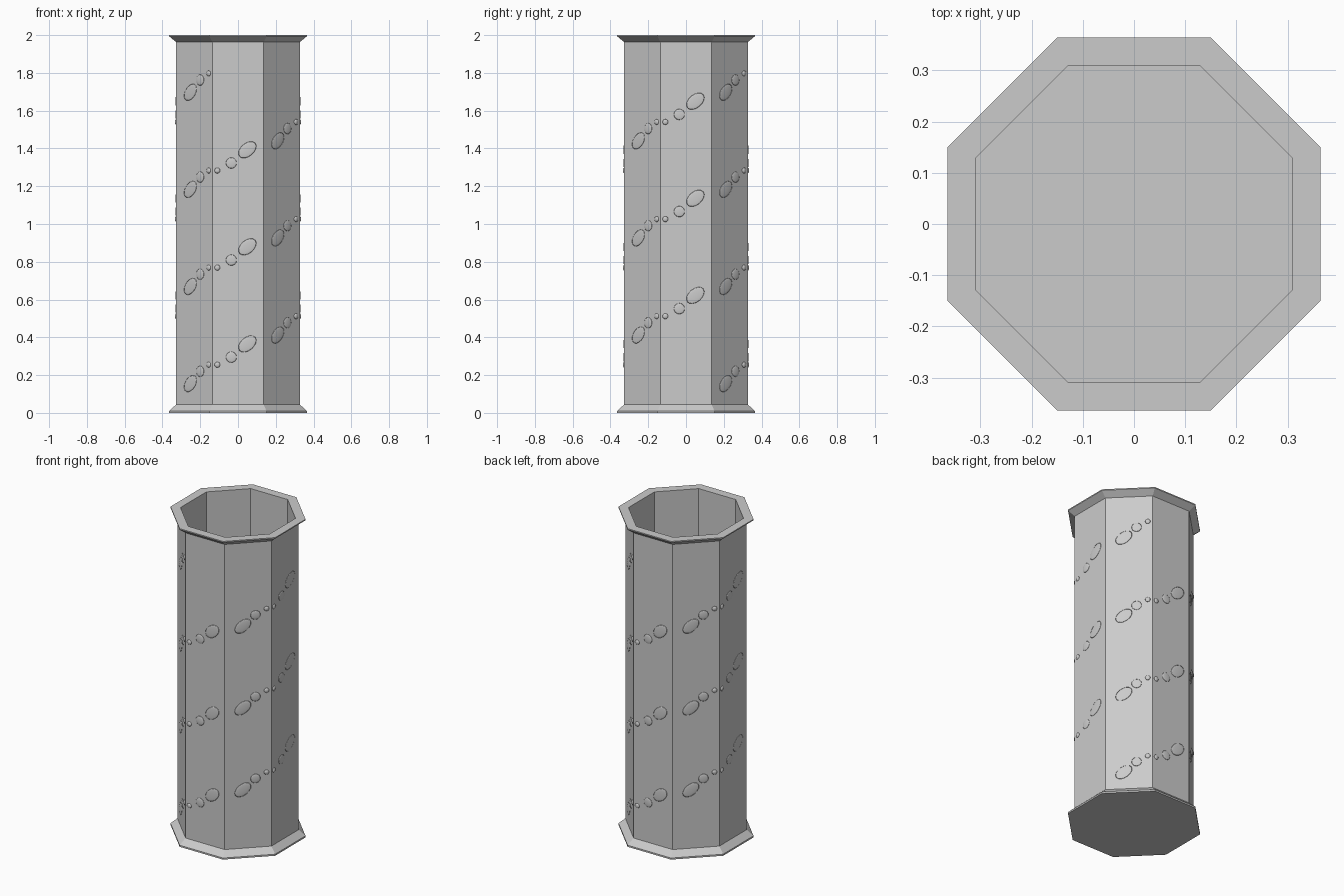
import bpy, bmesh, math
from mathutils import Matrix, Vector

if "Cube" in bpy.data.objects:
    bpy.data.objects.remove(bpy.data.objects["Cube"])

grey = bpy.data.materials.new("plain grey")
grey.diffuse_color = (0.6, 0.6, 0.6, 1)
grey.use_nodes = True
grey.node_tree.nodes["Principled BSDF"].inputs["Base Color"].default_value = grey.diffuse_color

APOTHEM = 0.327


def finish(name, bm):
    bmesh.ops.recalc_face_normals(bm, faces=bm.faces)
    mesh = bpy.data.meshes.new(name)
    bm.to_mesh(mesh)
    bm.free()
    mesh.materials.append(grey)
    obj = bpy.data.objects.new(name, mesh)
    bpy.context.collection.objects.link(obj)
    return obj


# Hollow octagonal column: profile of (apothem, height), floor to outside to inside
profile = [(0.364, 0.0), (0.364, 0.01), (APOTHEM, 0.045), (APOTHEM, 1.963),
           (0.364, 1.993), (0.364, 2.0), (0.31, 2.0), (0.31, 0.02)]
bm = bmesh.new()
rings = []
for a, z in profile:
    r = a / math.cos(math.pi / 8)
    rings.append([bm.verts.new((r * math.cos(math.pi / 8 + i * math.pi / 4),
                                r * math.sin(math.pi / 8 + i * math.pi / 4), z))
                  for i in range(8)])
for lo, hi in zip(rings, rings[1:]):
    for i in range(8):
        j = (i + 1) % 8
        bm.faces.new((lo[i], lo[j], hi[j], hi[i]))
bm.faces.new(rings[0])
bm.faces.new(rings[-1])
finish("octagonal_column", bm)

# Shallow bumps in two spiral strands: (offset from corner, rise, half length, half width, height)
lead = [(-0.028, 0.0, 0.015, 0.015, 0.007), (-0.092, -0.035, 0.029, 0.029, 0.004),
        (-0.165, -0.1, 0.055, 0.035, 0.003)]
trail = [(0.026, 0.0, 0.015, 0.015, 0.007), (0.1, 0.04, 0.029, 0.029, 0.004),
         (0.185, 0.11, 0.055, 0.035, 0.003)]
half_side = APOTHEM * math.tan(math.pi / 8)


def add_bump(bm, corner, z, bump):
    s, dz, length, width, height = bump
    face_angle = corner + math.copysign(math.pi / 8, s)
    normal = Vector((math.cos(face_angle), math.sin(face_angle), 0))
    side = Vector((-normal.y, normal.x, 0))
    along = s - math.copysign(half_side, s)
    pos = normal * APOTHEM + side * along + Vector((0, 0, z + dz))
    basis = Matrix((side, Vector((0, 0, 1)), normal)).transposed().to_4x4()
    tilt = Matrix.Rotation(math.radians(40), 4, 'Z')
    m = Matrix.Translation(pos) @ basis @ tilt @ Matrix.Diagonal((length, width, height, 1))
    bmesh.ops.create_uvsphere(bm, u_segments=16, v_segments=8, radius=1, matrix=m)


for strand in range(2):
    bm = bmesh.new()
    for k in range(7):
        corner = math.radians(247.5 + 90 * k + 180 * strand)
        z = 0.255 + 0.257 * k
        for bump in lead + (trail if k < 6 else []):
            add_bump(bm, corner, z, bump)
    for f in bm.faces:
        f.smooth = True
    finish("spiral_bumps_%d" % (strand + 1), bm)
